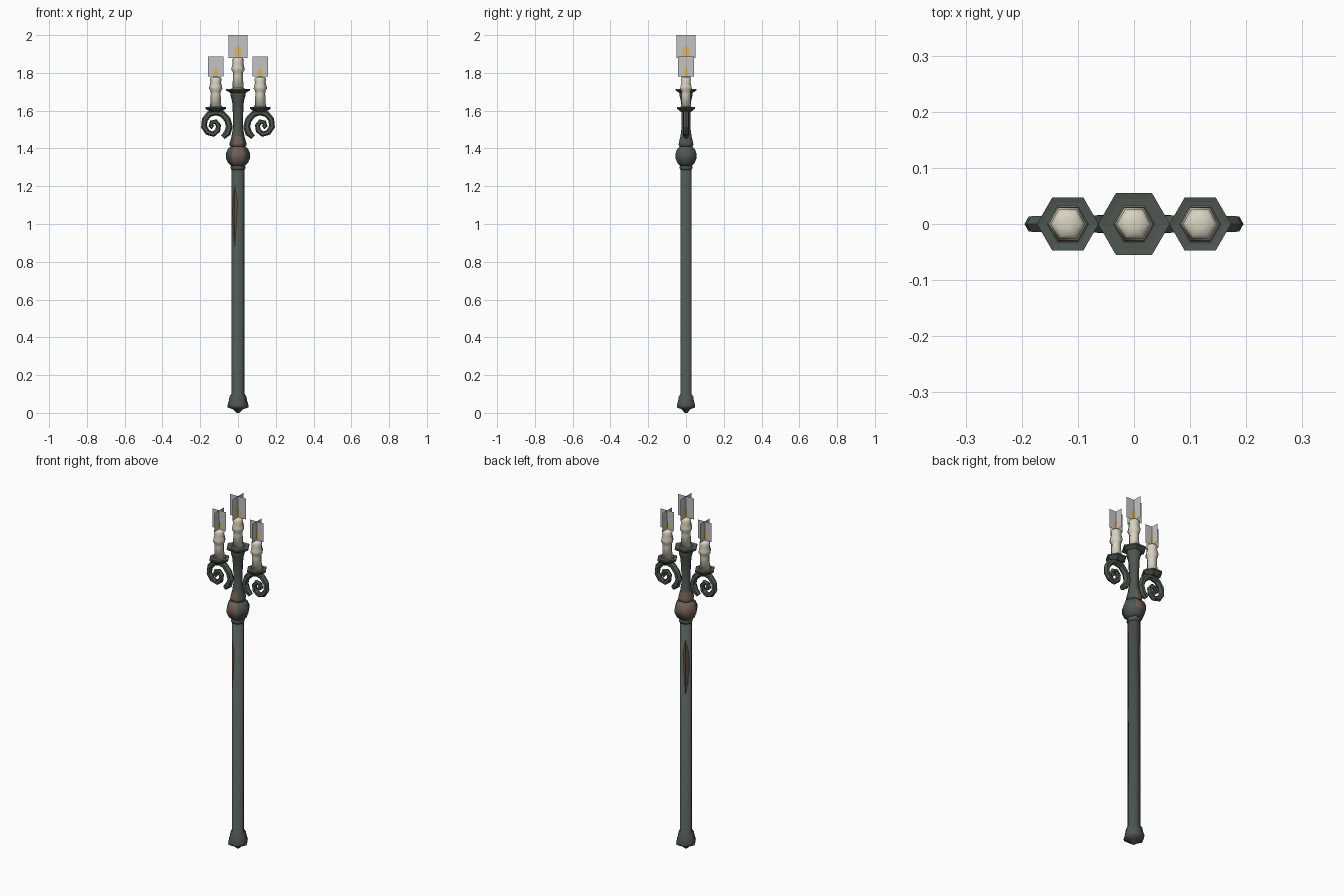
import bpy, bmesh, math
from mathutils import Vector

if "Cube" in bpy.data.objects:
    bpy.data.objects.remove(bpy.data.objects["Cube"])


def material(name, rgb, alpha=1.0):
    m = bpy.data.materials.new(name)
    m.diffuse_color = (*rgb, alpha)
    m.use_nodes = True
    m.node_tree.nodes["Principled BSDF"].inputs["Base Color"].default_value = m.diffuse_color
    return m


IRON = material("dark green iron", (0.078, 0.094, 0.081))
RUST = material("rust brown", (0.165, 0.112, 0.090))
STREAK = material("red rust", (0.135, 0.082, 0.064))
WAX = material("ivory wax", (0.68, 0.65, 0.53))
OLD_WAX = material("aged wax", (0.30, 0.27, 0.21))
FLAME = material("flame amber", (0.72, 0.47, 0.13))
HAZE = material("grey flame card", (0.55, 0.55, 0.55), 0.3)


def mesh_object(name, verts, faces, mats, smooth=False):
    me = bpy.data.meshes.new(name)
    me.from_pydata(verts, [], faces)
    for m in mats:
        me.materials.append(m)
    me.update()
    for p in me.polygons:
        p.use_smooth = smooth
    ob = bpy.data.objects.new(name, me)
    bpy.context.collection.objects.link(ob)
    return ob


def lathe(name, profile, x=0.0, mats=(IRON,), smooth=False):
    """Six-sided turned part with corners on the x axis; profile is (radius, z)."""
    n = 6
    verts, faces = [], []
    for r, z in profile:
        for i in range(n):
            a = math.tau * i / n
            verts.append((x + r * math.cos(a), r * math.sin(a), z))
    for k in range(len(profile) - 1):
        for i in range(n):
            j = (i + 1) % n
            faces.append((k * n + i, k * n + j, (k + 1) * n + j, (k + 1) * n + i))
    faces.append(tuple(reversed(range(n))))
    top = (len(profile) - 1) * n
    faces.append(tuple(range(top, top + n)))
    return mesh_object(name, verts, faces, mats, smooth)


def rust_by_direction(ob, z_max):
    """Rust on the front, back and rear left sides below a height."""
    for p in ob.data.polygons:
        c = p.center
        side = math.degrees(math.atan2(c.y, c.x)) % 360
        back = 60 < side < 120 and c.z > 1.34
        if c.z < z_max and (back or 120 < side < 180 or 240 < side < 300):
            p.material_index = 1


# Pole with flared foot
lathe("pole", [(0.008, 0.0), (0.028, 0.02), (0.054, 0.028), (0.056, 0.04), (0.048, 0.065),
               (0.045, 0.085), (0.035, 0.10), (0.034, 1.285)], smooth=True)
lathe("pole_collar", [(0.034, 1.285), (0.039, 1.295), (0.039, 1.303), (0.034, 1.312)], smooth=True)


# Rust streaks wrapped round the two left-hand corners of the pole
def rust_streak(name, corner, left):
    def at(offset, z):
        r = 0.0303 / math.cos(math.radians(30 - abs(offset)))
        a = math.radians(corner + left * offset)
        return (r * math.cos(a), r * math.sin(a), z)
    pts = [at(0, 1.20), at(30, 1.13), at(40, 1.05), at(22, 0.95), at(0, 0.88), at(-14, 1.0),
           at(-24, 1.12)]
    faces = [(0, 1, 2, 3, 4), (0, 4, 5, 6)]
    if left > 0:
        faces = [tuple(reversed(f)) for f in faces]
    # the corner order follows the side, so each face points outward
    ob = mesh_object(name, pts, faces, [STREAK])
    for p in ob.data.polygons:
        if p.normal.x * p.center.x + p.normal.y * p.center.y < 0:
            p.flip()


rust_streak("front_rust_streak", 240, -1)
rust_streak("back_rust_streak", 120, 1)

# Ball knob
knob = lathe("ball_knob", [(0.034, 1.305), (0.052, 1.322), (0.064, 1.348), (0.064, 1.373),
                           (0.054, 1.397), (0.036, 1.413)], mats=(IRON, RUST), smooth=True)
rust_by_direction(knob, 1.42)

# Slender upper column
column = lathe("upper_column", [(0.034, 1.405), (0.045, 1.418), (0.044, 1.43), (0.034, 1.465),
                                (0.027, 1.51), (0.027, 1.58), (0.031, 1.65), (0.041, 1.685),
                                (0.041, 1.703)], mats=(IRON, RUST), smooth=True)
rust_by_direction(column, 1.465)

# Scroll arms: a tapered hexagonal section swept along a spiral
SPIRAL = [(0.080, 1.460), (0.056, 1.482), (0.046, 1.515), (0.056, 1.553), (0.083, 1.583),
          (0.117, 1.592), (0.152, 1.582), (0.176, 1.553), (0.180, 1.515), (0.161, 1.485),
          (0.130, 1.476), (0.107, 1.495), (0.103, 1.522), (0.119, 1.542), (0.139, 1.537),
          (0.144, 1.520), (0.132, 1.511)]


def scroll(name, side):
    pts = [Vector((side * x, 0, z)) for x, z in SPIRAL]
    n, last = 6, len(pts) - 1
    verts, faces = [], []
    for k, p in enumerate(pts):
        t = (pts[min(k + 1, last)] - pts[max(k - 1, 0)]).normalized()
        out = Vector((-t.z, 0, t.x))
        size = (0.019 - 0.007 * k / last) * (0.7 if k == 0 else 1)
        for i in range(n):
            a = math.tau * i / n
            verts.append(p + out * (size * math.cos(a)) + Vector((0, size * math.sin(a), 0)))
    for k in range(last):
        for i in range(n):
            j = (i + 1) % n
            faces.append((k * n + i, k * n + j, (k + 1) * n + j, (k + 1) * n + i))
    faces += [tuple(reversed(range(n))), tuple(range(last * n, last * n + n))]
    ob = mesh_object(name, verts, faces, [IRON])
    bm = bmesh.new()
    bm.from_mesh(ob.data)
    bmesh.ops.recalc_face_normals(bm, faces=bm.faces)
    bm.to_mesh(ob.data)
    bm.free()


scroll("right_scroll_arm", 1)
scroll("left_scroll_arm", -1)


def flame(name, x, z0, z1, w, fw, fz0, fz1):
    """Two crossed upright cards, each with a small thin flame on both sides."""
    for tag, along_x in (("x", True), ("y", False)):
        def P(u, d, z):
            return (x + u, d, z) if along_x else (x + d, u, z)
        mesh_object(name + "_card_" + tag,
                    [P(-w, 0, z0), P(w, 0, z0), P(w, 0, z1), P(-w, 0, z1)], [(0, 1, 2, 3)], [HAZE])
        shape = [(-0.8, 0), (0.8, 0), (1, 0.4), (0.6, 0.85), (-0.1, 1), (-0.9, 0.6)]
        n = len(shape)
        verts = [P(u * fw, d, fz0 + v * (fz1 - fz0)) for d in (-0.002, 0.002) for u, v in shape]
        mesh_object(name + "_glow_" + tag, verts,
                    [tuple(range(n)), tuple(reversed(range(n, 2 * n)))], [FLAME])


def candle(name, x, z, plate_r, h):
    # Drip plate
    lathe(name + "_plate", [(0.030, z - 0.02), (plate_r * 0.7, z - 0.014), (plate_r, z - 0.002),
                            (plate_r, z + 0.006), (plate_r * 0.78, z + 0.004)], x)
    # Pool of old wax
    lathe(name + "_wax_pool", [(0.038, z + 0.002), (0.034, z + 0.009)], x, (OLD_WAX,))
    # Candle with a melted bulge near the top
    lathe(name, [(0.030, z + 0.005), (0.026, z + h * 0.45), (0.027, z + h * 0.54),
                 (0.035, z + h * 0.62), (0.034, z + h * 0.68), (0.028, z + h * 0.82),
                 (0.031, z + h * 0.93), (0.024, z + h * 0.985), (0.008, z + h)],
          x, (WAX,), smooth=True)


candle("centre_candle", 0.0, 1.71, 0.064, 0.172)
flame("centre_flame", 0.0, 1.88, 2.0, 0.05, 0.021, 1.888, 1.942)
for label, sx in (("right", 0.118), ("left", -0.118)):
    candle(label + "_candle", sx, 1.613, 0.055, 0.167)
    flame(label + "_flame", sx, 1.782, 1.888, 0.042, 0.014, 1.79, 1.83)
